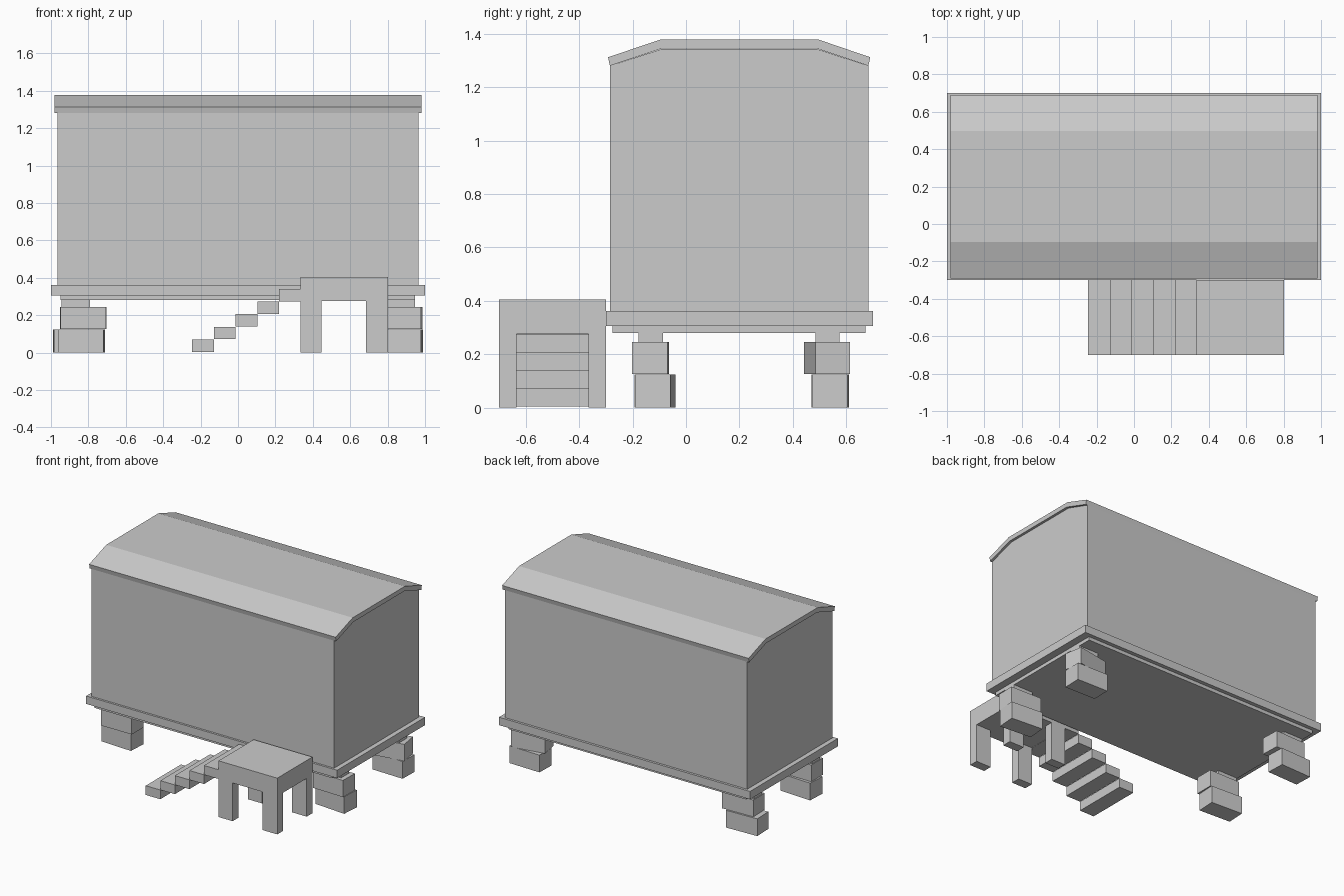
import bpy, bmesh
from math import radians

if "Cube" in bpy.data.objects:
    bpy.data.objects.remove(bpy.data.objects["Cube"])


def box(name, x, y, z):
    """Box from (min, max) ranges."""
    bm = bmesh.new()
    bmesh.ops.create_cube(bm, size=1)
    size = [r[1] - r[0] for r in (x, y, z)]
    bmesh.ops.scale(bm, vec=size, verts=bm.verts)
    ob = finish(name, bm)
    ob.location = [(r[0] + r[1]) / 2 for r in (x, y, z)]
    return ob


def finish(name, bm):
    bmesh.ops.recalc_face_normals(bm, faces=bm.faces)
    me = bpy.data.meshes.new(name)
    bm.to_mesh(me)
    bm.free()
    ob = bpy.data.objects.new(name, me)
    bpy.context.collection.objects.link(ob)
    return ob


def extrude_x(name, profile, half):
    """Extrude a (y, z) outline from -half to +half along x."""
    bm = bmesh.new()
    face = bm.faces.new([bm.verts.new((-half, y, z)) for y, z in profile])
    ext = bmesh.ops.extrude_face_region(bm, geom=[face], use_keep_orig=True)
    verts = [g for g in ext["geom"] if isinstance(g, bmesh.types.BMVert)]
    bmesh.ops.translate(bm, vec=(2 * half, 0, 0), verts=verts)
    return finish(name, bm)


# Cabin walls and bent roof sheet
extrude_x("cabin_body", [(-0.285, 0.36), (0.683, 0.36), (0.683, 1.28),
                         (0.49, 1.343), (-0.09, 1.343), (-0.285, 1.28)], 0.966)
extrude_x("roof", [(-0.285, 1.28), (-0.09, 1.345), (0.49, 1.345), (0.683, 1.28),
                   (0.69, 1.312), (0.497, 1.378), (-0.097, 1.378), (-0.292, 1.312)], 0.982)

# Floor frame
box("floor_plate", (-1, 1), (-0.3, 0.7), (0.305, 0.362))
box("under_frame", (-0.95, 0.945), (-0.275, 0.672), (0.28, 0.305))

# Stacked block feet: middle (x, y, turn), bottom (x, y, turn), cap y range
feet = {
    "front_left": ((-0.828, -0.135, 0), (-0.837, -0.12, -3), -0.132),
    "front_right": ((0.857, -0.133, -1.5), (0.862, -0.114, -4.5), -0.132),
    "back_left": ((-0.828, 0.53, 2), (-0.865, 0.54, 2), 0.53),
    "back_right": ((0.855, 0.528, 10), (0.86, 0.542, -1.5), 0.53),
}
for name, (mid, low, cap_y) in feet.items():
    side = -1 if "left" in name else 1
    xs = sorted((side * 0.79, side * 0.945))
    box(name + "_cap", xs, (cap_y - 0.045, cap_y + 0.045), (0.245, 0.28))
    for part, (x, y, turn), z in (("middle", mid, (0.125, 0.245)), ("bottom", low, (0, 0.124))):
        ob = box(f"{name}_{part}_block", (x - 0.122, x + 0.122), (y - 0.066, y + 0.066), z)
        ob.rotation_euler.z = radians(turn)

# Landing with four legs
box("landing", (0.335, 0.803), (-0.7, -0.3), (0.275, 0.405))
for x in ((0.335, 0.447), (0.685, 0.803)):
    for y in ((-0.7, -0.635), (-0.365, -0.3)):
        box("landing_leg", x, y, (0, 0.275))

# Floating steps
for i in range(5):
    x, z = -0.245 + 0.116 * i, 0.004 + 0.0675 * i
    box("step", (x, x + 0.116), (-0.7, -0.3), (z, z + 0.0665))
